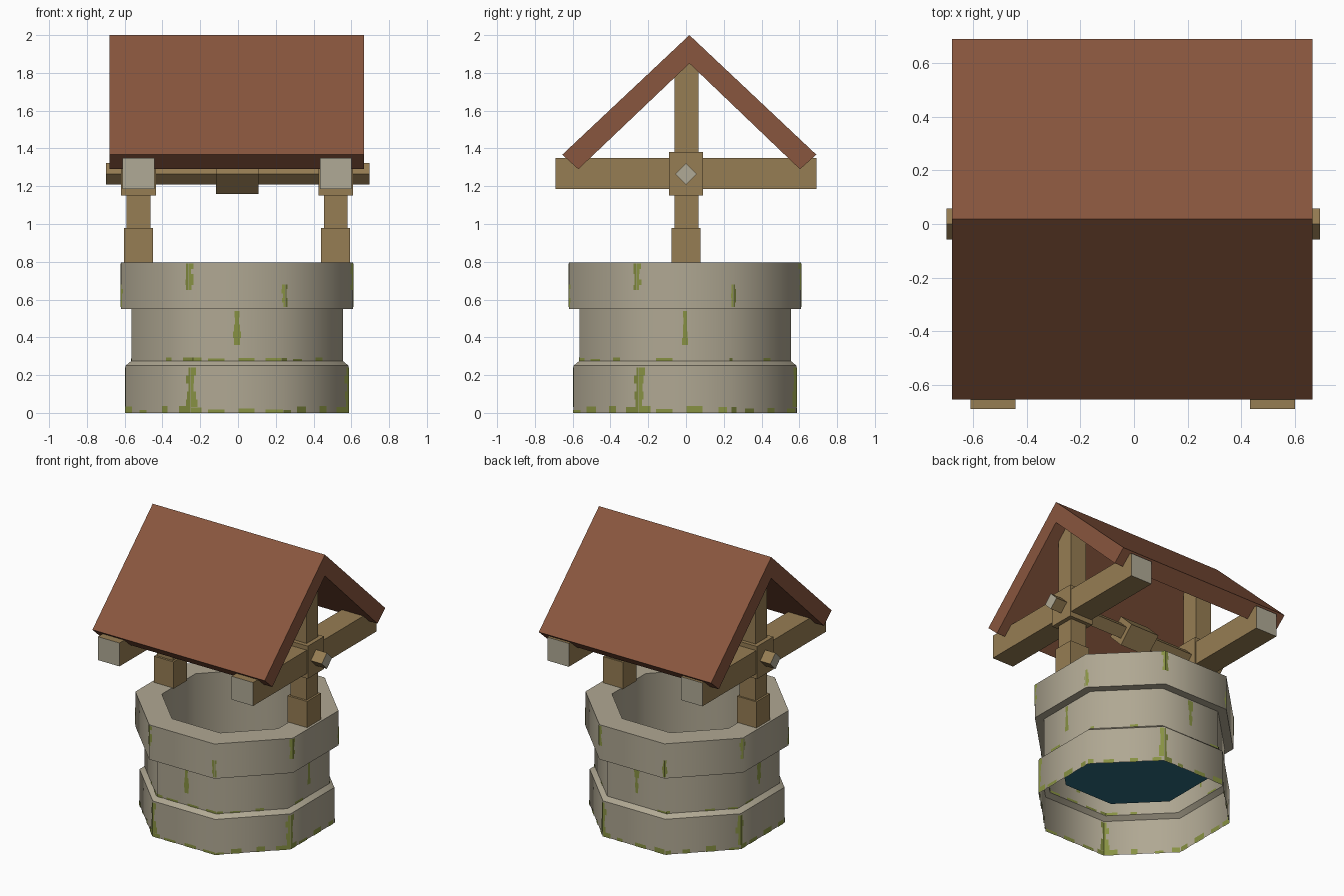
import bpy, bmesh, math, random
from mathutils import Matrix, Vector

if "Cube" in bpy.data.objects:
    bpy.data.objects.remove(bpy.data.objects["Cube"])

random.seed(4)
X0 = -0.005            # small sideways offset of the whole model
XP = 0.522             # post distance from centre


def srgb(r, g, b):
    f = lambda c: (c / 255 / 12.92) if c < 11 else ((c / 255 + 0.055) / 1.055) ** 2.4
    return (f(r), f(g), f(b), 1)


def material(name, rgb):
    m = bpy.data.materials.new(name)
    m.diffuse_color = srgb(*rgb)
    m.use_nodes = True
    m.node_tree.nodes["Principled BSDF"].inputs["Base Color"].default_value = m.diffuse_color
    return m


STONE = material("stone", (176, 168, 147))
MOSS = material("moss", (135, 145, 66))
WOOD = material("wood", (150, 125, 83))
END = material("pale_end_grain", (176, 170, 150))
ROOF = material("roof_red_brown", (137, 86, 62))
WATER = material("water", (45, 108, 125))


def make(name, bm, *mats):
    me = bpy.data.meshes.new(name)
    bm.to_mesh(me)
    bm.free()
    for m in mats:
        me.materials.append(m)
    ob = bpy.data.objects.new(name, me)
    bpy.context.collection.objects.link(ob)
    return ob


def box(name, centre, size, end_axis=None, roll=0):
    """Wooden box; faces along end_axis get the pale end-grain colour."""
    bm = bmesh.new()
    bmesh.ops.create_cube(bm, size=1)
    bm.normal_update()
    for f in bm.faces:
        if end_axis is not None and abs(f.normal[end_axis]) > 0.9:
            f.material_index = 1
    bm.transform(Matrix.Translation(centre) @ Matrix.Rotation(roll, 4, 'X')
                 @ Matrix.Diagonal((*size, 1)))
    return make(name, bm, WOOD, END)


def octagon(apothem, z):
    r = apothem / math.cos(math.pi / 8)
    return [Vector((X0 + r * math.cos(math.pi * (2 * k + 1) / 8),
                    X0 + r * math.sin(math.pi * (2 * k + 1) / 8), z)) for k in range(8)]


# Stone well: octagonal lathe of one profile, open underneath
profile = [(0.455, 0.30), (0.455, 0.795), (0.615, 0.795), (0.615, 0.55),
           (0.56, 0.55), (0.56, 0.275), (0.59, 0.25), (0.59, 0)]
bm = bmesh.new()
rings = [[bm.verts.new(p) for p in octagon(a, z)] for a, z in profile]
for upper, lower in zip(rings, rings[1:]):
    for k in range(8):
        n = (k + 1) % 8
        bm.faces.new((upper[k], lower[k], lower[n], upper[n])).smooth = True
for e in bm.edges:     # keep the ledges crisp, blend round the corners
    if abs(e.verts[0].co.z - e.verts[1].co.z) < 1e-4:
        e.smooth = False
make("well_wall", bm, STONE)

# Water surface
bm = bmesh.new()
bm.faces.new([bm.verts.new(p) for p in octagon(0.455, 0.30)])
make("water_surface", bm, WATER)

# Moss: thin ragged patches lying on the walls
moss = bmesh.new()


def patch(side, apothem, u0, u1, z0, z1):
    half = apothem * math.tan(math.pi / 8)
    u0, u1 = max(u0, -half), min(u1, half)
    a = side * math.pi / 4
    for off in (0.003, -0.003):
        d = apothem + off
        moss.faces.new([moss.verts.new((X0 + d * math.cos(a) - u * math.sin(a),
                                        X0 + d * math.sin(a) + u * math.cos(a), z))
                        for u, z in ((u0, z0), (u1, z0), (u1, z1), (u0, z1))])


def streak(side, apothem, u, z0, z1, width):
    n = 5
    for i in range(n):
        w = width * random.uniform(0.35, 1) / 2
        patch(side, apothem, u - w, u + w,
              z0 + (z1 - z0) * i / n, z0 + (z1 - z0) * (i + 1) / n)


def corner_streak(side, apothem, z0, z1, width):
    half = apothem * math.tan(math.pi / 8)
    streak(side, apothem, half, z0, z1, width)
    streak((side + 1) % 8, apothem, -half, z0, z1, width)


for s in range(8):
    if s % 2:
        corner_streak(s, 0.615, 0.65, 0.79, 0.05)
        corner_streak(s, 0.59, 0.03, 0.24, 0.07)
    else:
        corner_streak(s, 0.615, 0.56, 0.68, 0.04)
        streak(s, 0.56, 0.0, 0.36, 0.54, 0.045)
    for u in (-0.23, -0.11, 0.05, 0.2):
        w = random.uniform(0.02, 0.05)
        patch(s, 0.59, u - w, u + w, 0.0, random.uniform(0.015, 0.04))
        if random.random() < 0.6:
            patch(s, 0.56, u - w, u + w, 0.275, random.uniform(0.285, 0.295))
make("moss_patches", moss, MOSS)

# Posts, sockets, cross beams and hubs on both sides
for side, sx in (("left", -1), ("right", 1)):
    x = X0 + sx * XP
    box(side + "_socket", (x, 0, 0.885), (0.153, 0.153, 0.19))
    box(side + "_post", (x, 0.002, 1.405), (0.125, 0.127, 0.89))
    box(side + "_cross_beam", (x, 0, 1.267), (0.168, 1.38, 0.165), end_axis=1)
    box(side + "_hub", (x, 0, 1.265), (0.184, 0.182, 0.23))

# Axle and winding drum, turned on edge
s = math.sqrt(2)
box("axle", (-0.002, 0, 1.265), (1.394, 0.057 * s, 0.057 * s), 0, math.pi / 4)
box("winding_drum", (-0.003, 0, 1.265), (0.225, 0.106 * s, 0.106 * s), None, math.pi / 4)

# Gable roof: one chevron profile extruded along x
chevron = [(0.018, 2.0), (-0.655, 1.367), (-0.57, 1.29),
           (0.018, 1.85), (0.603, 1.29), (0.69, 1.367)]
bm = bmesh.new()
xa, xb = -0.679, 0.667
left = [bm.verts.new((xa, y, z)) for y, z in chevron]
right = [bm.verts.new((xb, y, z)) for y, z in chevron]
for i in range(6):
    j = (i + 1) % 6
    bm.faces.new((left[i], left[j], right[j], right[i]))
for v in (left, right):          # gable ends, split at the ridge
    bm.faces.new((v[0], v[1], v[2], v[3]))
    bm.faces.new((v[0], v[3], v[4], v[5]))
bmesh.ops.dissolve_edges(bm, edges=[e for e in bm.edges
                                    if set(e.verts) in ({left[0], left[3]}, {right[0], right[3]})])
bmesh.ops.recalc_face_normals(bm, faces=bm.faces)
make("roof", bm, ROOF)
